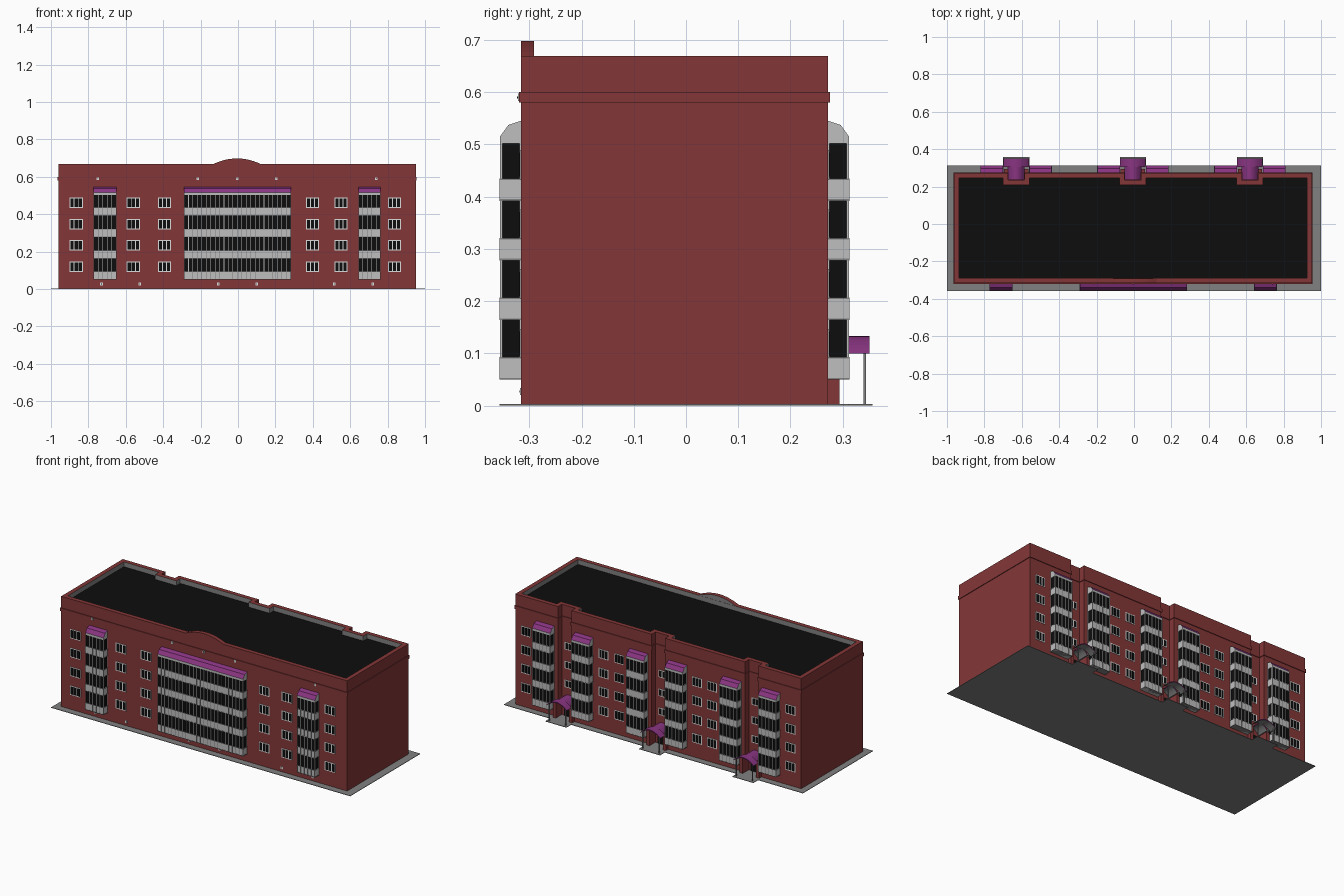
import bpy, bmesh
from mathutils import Vector, Matrix

cube = bpy.data.objects.get("Cube")
if cube:
    bpy.data.objects.remove(cube, do_unlink=True)


def material(name, r, g, b):
    m = bpy.data.materials.new(name)
    m.use_nodes = True
    m.diffuse_color = (r, g, b, 1)
    m.node_tree.nodes["Principled BSDF"].inputs["Base Color"].default_value = (r, g, b, 1)
    return m


BRICK = material("brick_red", 0.23, 0.037, 0.038)
PURPLE = material("purple", 0.25, 0.035, 0.22)
PANEL = material("light_grey", 0.52, 0.52, 0.52)
GREY = material("mid_grey", 0.22, 0.22, 0.22)
BLACK = material("black", 0.004, 0.004, 0.004)
WHITE = material("frame_white", 0.72, 0.72, 0.72)

FRONT, BACK = -0.316, 0.272
LEFT, RIGHT = 0.951, -0.961
ENTRIES = (0.62, -0.006, -0.63)
FLOOR = 0.114


class Part:
    """Collects primitives into one named object."""

    def __init__(self, name, *mats):
        self.name, self.mats, self.bm = name, mats, bmesh.new()

    def box(self, x0, x1, y0, y1, z0, z1, mat=0):
        lo, hi = Vector((x0, min(y0, y1), z0)), Vector((x1, max(y0, y1), z1))
        m = Matrix.Translation((lo + hi) / 2) @ Matrix.Diagonal((*(hi - lo), 1))
        for v in bmesh.ops.create_cube(self.bm, size=1, matrix=m)["verts"]:
            for f in v.link_faces:
                f.material_index = mat

    def prism(self, profile, offset, rule=None):
        verts = [self.bm.verts.new(p) for p in profile]
        base = self.bm.faces.new(verts)
        new = bmesh.ops.extrude_face_region(self.bm, geom=[base])["geom"]
        moved = [g for g in new if isinstance(g, bmesh.types.BMVert)]
        bmesh.ops.translate(self.bm, verts=moved, vec=offset)
        faces = list({f for v in verts + moved for f in v.link_faces})
        bmesh.ops.recalc_face_normals(self.bm, faces=faces)
        for f in faces:
            f.normal_update()
            if rule:
                f.material_index = rule(f.normal)

    def done(self):
        mesh = bpy.data.meshes.new(self.name)
        self.bm.to_mesh(mesh)
        self.bm.free()
        for m in self.mats:
            mesh.materials.append(m)
        obj = bpy.data.objects.new(self.name, mesh)
        bpy.context.scene.collection.objects.link(obj)


def footprint(off):
    """Outline of the block, with stair recesses along the back."""
    pts = [(RIGHT - off, FRONT - off), (LEFT + off, FRONT - off), (LEFT + off, BACK + off)]
    for c in ENTRIES:
        h = 0.045 - off
        pts += [(c + h, BACK + off), (c + h, 0.235 + off),
                (c - h, 0.235 + off), (c - h, BACK + off)]
    return pts + [(RIGHT - off, BACK + off)]


# Walls, cornice, parapet and sunken roof as one stack of outlines
walls = Part("walls_and_roof", BRICK, GREY, BLACK)
levels = [(0, 0.002, 0), (0, 0.58, 0), (0.004, 0.58, 0), (0.004, 0.6, 0), (0, 0.6, 0),
          (0, 0.669, 0), (-0.026, 0.669, 0), (-0.026, 0.64, 1)]
below = None
for off, z, mat in levels:
    ring = [walls.bm.verts.new((x, y, z)) for x, y in footprint(off)]
    if below:
        for i in range(len(ring)):
            j = (i + 1) % len(ring)
            walls.bm.faces.new((below[i], below[j], ring[j], ring[i])).material_index = mat
    below = ring
walls.bm.faces.new(below).material_index = 2
walls.done()

# Paving, with a pad at each entrance
paving = Part("paving", GREY)
paving.box(-1, 1, -0.357, 0.312, 0, 0.003)
for c in ENTRIES:
    paving.box(c - 0.07, c + 0.07, 0.312, 0.357, 0, 0.003)
paving.done()


def bow(c, w, h, z, n=14):
    """Points along a shallow arch."""
    ts = [-1 + 2 * i / n for i in range(n + 1)]
    return [(c + w * t, z + h * (1 - t * t)) for t in ts]


pediment = Part("arched_pediment", BRICK, GREY)
pediment.prism([(x, FRONT, z) for x, z in bow(-0.005, 0.125, 0.029, 0.669)],
               (0, 0.025, 0), lambda n: 1 if n.y > 0.9 else 0)
pediment.done()


def balcony(name, x0, x1, wall, side):
    """Glazed balcony stack with a sloped cap; side is the outward y sign."""
    p = Part(name, PANEL, BLACK, GREY, PURPLE)
    out = wall + side * 0.04
    inset = out - side * 0.003
    count = round((x1 - x0) / 0.024)
    step = (x1 - x0 - 0.003) / count
    p.box(x0 + 0.003, x1 - 0.003, wall, inset, 0.055, 0.505, 1)
    for k in range(4):
        z = 0.05 + k * FLOOR
        p.box(x0, x1, wall, out, z, z + 0.043)
        p.box(x0 - 0.001, x1 + 0.001, wall, out + side * 0.001, z + 0.04, z + 0.043, 2)
        p.box(x0 - 0.001, x1 + 0.001, wall, out + side * 0.001, z, z + 0.003, 2)
        for i in range(count + 1):
            x = x0 + i * step
            p.box(x, x + 0.003, inset - side * 0.002, out, z + 0.043, z + FLOOR)
            p.box(x + 0.0005, x + 0.0025, out, out + side * 0.001, z, z + 0.043, 2)
        for x in (x0, x1 - 0.003):
            p.box(x, x + 0.003, wall, wall + side * 0.003, z + 0.043, z + FLOOR)
    profile = [(0, 0.502), (0.04, 0.502), (0.04, 0.515), (0.024, 0.537), (0, 0.545)]
    p.prism([(x0, wall + side * d, z) for d, z in profile], (x1 - x0, 0, 0),
            lambda n: 3 if n.z > 0.1 else 0)
    p.done()


balcony("front_balcony_right", -0.772, -0.65, FRONT, -1)
balcony("front_balcony_centre", -0.29, 0.283, FRONT, -1)
balcony("front_balcony_left", 0.643, 0.763, FRONT, -1)
for i, c in enumerate(ENTRIES):
    balcony(f"back_balcony_{i}_left", c + 0.07, c + 0.19, BACK, 1)
    balcony(f"back_balcony_{i}_right", c - 0.19, c - 0.07, BACK, 1)


def window(p, c, z, w, h, wall, side, panes=3):
    """White frame with dark panes on top."""
    p.box(c - w / 2, c + w / 2, wall, wall + side * 0.002, z, z + h)
    bar = 0.005
    pw = (w - bar * (panes + 1)) / panes
    for i in range(panes):
        x = c - w / 2 + bar + i * (pw + bar)
        p.box(x, x + pw, wall, wall + side * 0.003, z + bar, z + h - bar, 1)


front_windows = Part("front_windows", WHITE, BLACK)
back_windows = Part("back_windows", WHITE, BLACK)
for k in range(4):
    z = 0.091 + k * FLOOR
    for c in (-0.865, -0.56, -0.393, 0.398, 0.55, 0.837):
        window(front_windows, c, z, 0.07, 0.056, FRONT, -1)
    for c in (0.88, 0.36, 0.255, -0.265, -0.365, -0.89):
        window(back_windows, c, z, 0.065, 0.056, BACK, 1)
    if k:
        for c in ENTRIES:
            window(back_windows, c, z - 0.03, 0.05, 0.045, 0.235, 1, 2)
front_windows.done()
back_windows.done()

# Small square vents under the parapet and near the ground
vents = Part("front_vents", WHITE, BLACK)
for z, xs in ((0.583, (-0.75, -0.215, -0.005, 0.205, 0.74)),
              (0.02, (-0.73, -0.525, -0.105, 0.1, 0.515, 0.72))):
    face = FRONT - (0.004 if z > 0.5 else 0)
    for x in xs:
        window(vents, x, z, 0.014, 0.014, face, -1, 1)
vents.done()

# Entrances: doors, side piers, posts and arched canopies
for i, c in enumerate(ENTRIES):
    e = Part(f"entrance_{i}", BRICK, BLACK, GREY)
    e.box(c - 0.03, c + 0.03, 0.235, 0.239, 0.003, 0.09, 1)
    for s in (-1, 1):
        x = c + s * 0.055
        e.box(x - 0.01, x + 0.01, BACK, 0.294, 0.003, 0.1)
        e.box(x - 0.0025, x + 0.0025, 0.34, 0.345, 0.003, 0.106, 2)
    e.done()
    canopy = Part(f"canopy_{i}", PURPLE, GREY)
    for w, y0, y1 in ((0.068, 0.305, 0.351), (0.045, 0.235, 0.305)):
        shell = bow(c, w, 0.033, 0.1) + bow(c, w - 0.006, 0.027, 0.1)[::-1]
        canopy.prism([(x, y0, z) for x, z in shell], (0, y1 - y0, 0),
                     lambda n: 1 if n.z < -0.1 else 0)
    canopy.done()
